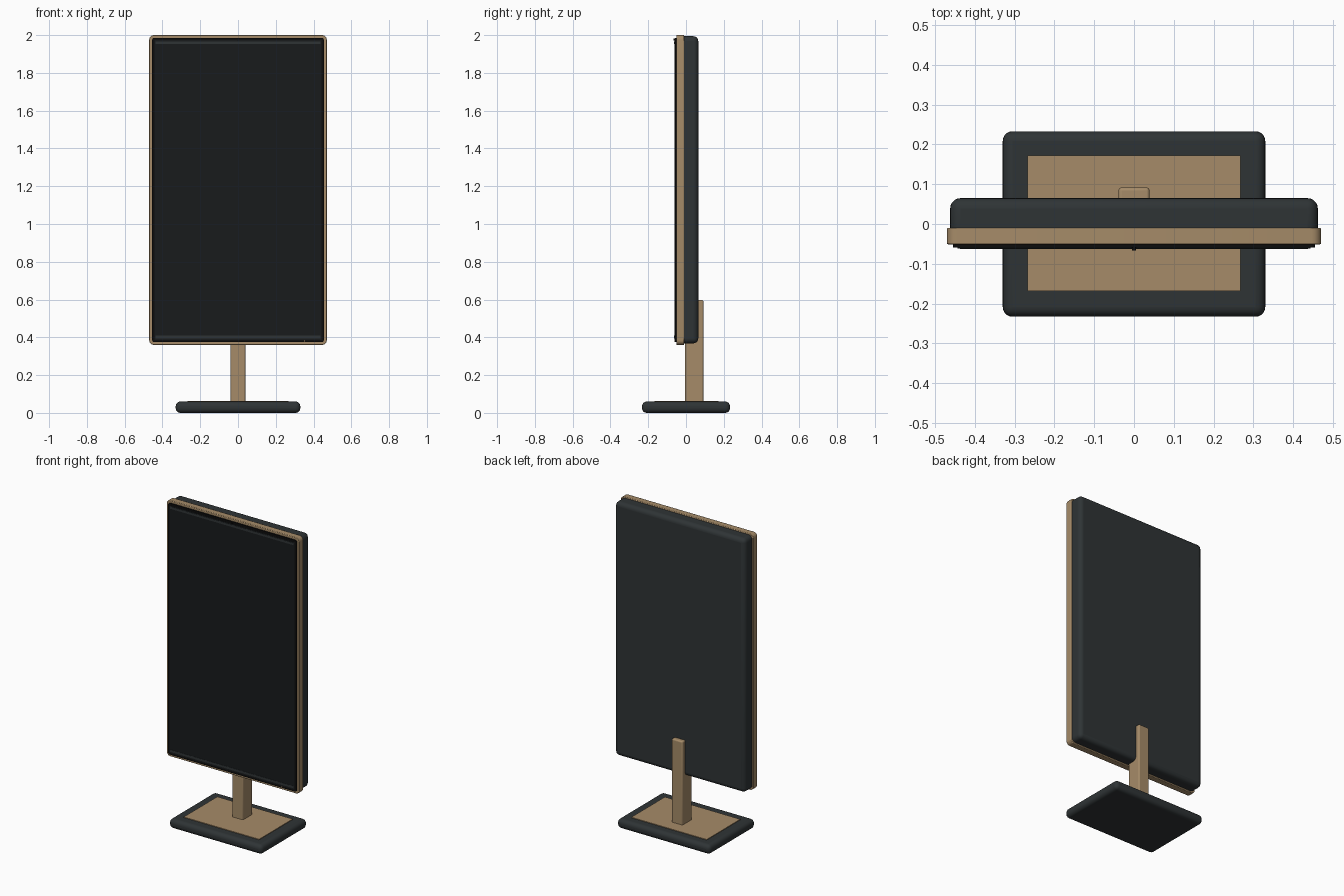
import bpy, bmesh, math

if "Cube" in bpy.data.objects:
    bpy.data.objects.remove(bpy.data.objects["Cube"])


def material(name, rgb):
    m = bpy.data.materials.new(name)
    m.diffuse_color = (*rgb, 1)
    m.use_nodes = True
    m.node_tree.nodes["Principled BSDF"].inputs["Base Color"].default_value = m.diffuse_color
    return m


DARK = material("charcoal", (0.028, 0.034, 0.036))
WOOD = material("wood", (0.38, 0.26, 0.14))
GLASS = material("glass", (0.009, 0.011, 0.012))
BLACK = material("black", (0.004, 0.004, 0.004))


def box(name, x, y, z, mat, bevel=0.0, segments=4, corner=0.0):
    """Box from (min, max) ranges; corner rounds edges along y, bevel rounds every edge."""
    bm = bmesh.new()
    bmesh.ops.create_cube(bm, size=1)
    for v in bm.verts:
        v.co = [r[0] + (c + 0.5) * (r[1] - r[0]) for c, r in zip(v.co, (x, y, z))]
    if corner:
        edges = [e for e in bm.edges
                 if abs(e.verts[0].co.y - e.verts[1].co.y) > 1e-4]
        bmesh.ops.bevel(bm, geom=edges, offset=corner, segments=5,
                        profile=0.5, affect='EDGES')
    me = bpy.data.meshes.new(name)
    bm.to_mesh(me)
    bm.free()
    ob = bpy.data.objects.new(name, me)
    bpy.context.collection.objects.link(ob)
    me.materials.append(mat)
    if bevel:
        mod = ob.modifiers.new("bevel", 'BEVEL')
        mod.width = bevel
        mod.segments = segments
        mod.limit_method = 'ANGLE'
        mod.angle_limit = math.radians(40)
    bpy.context.view_layer.objects.active = ob
    ob.select_set(True)
    bpy.ops.object.shade_smooth_by_angle(angle=math.radians(35))
    ob.select_set(False)
    return ob


def stud(name, x, z, radius, y0, y1, mat):
    """Small round detail facing the front."""
    bpy.ops.mesh.primitive_cylinder_add(
        vertices=24, radius=radius, depth=y1 - y0,
        location=(x, (y0 + y1) / 2, z), rotation=(math.pi / 2, 0, 0))
    ob = bpy.context.object
    ob.name = name
    ob.data.materials.append(mat)
    bpy.ops.object.shade_smooth_by_angle(angle=math.radians(35))
    ob.select_set(False)


# Foot with wooden inlay
box("base", (-0.33, 0.33), (-0.233, 0.233), (0, 0.06), DARK, 0.025, 5)
box("base_inlay", (-0.267, 0.267), (-0.168, 0.172), (0.05, 0.064), WOOD)

# Post running up behind the display
box("post", (-0.039, 0.039), (-0.005, 0.092), (0.055, 0.598), WOOD, 0.008, 3)

# Display housing and wooden surround
box("rear_housing", (-0.462, 0.462), (-0.04, 0.065), (0.368, 1.994), DARK, 0.026, 5)
box("wooden_frame", (-0.47, 0.47), (-0.051, -0.01), (0.36, 2.0), WOOD, 0.003, 2, 0.024)

# Front bezel and glass
box("bezel", (-0.455, 0.455), (-0.059, -0.045), (0.375, 1.985), BLACK, corner=0.012)
box("screen_glass", (-0.443, 0.443), (-0.061, -0.05), (0.387, 1.973), GLASS)

# Thin trim strips at the top and bottom of the screen
for name, z in (("top_strip", 1.96), ("bottom_strip", 0.402)):
    box(name, (-0.437, 0.437), (-0.0625, -0.055), (z - 0.007, z + 0.007), DARK)

# Camera dot and status light
stud("camera_dot", 0, 1.977, 0.005, -0.066, -0.05, BLACK)
stud("status_light", 0.353, 0.381, 0.003, -0.063, -0.05, WOOD)
